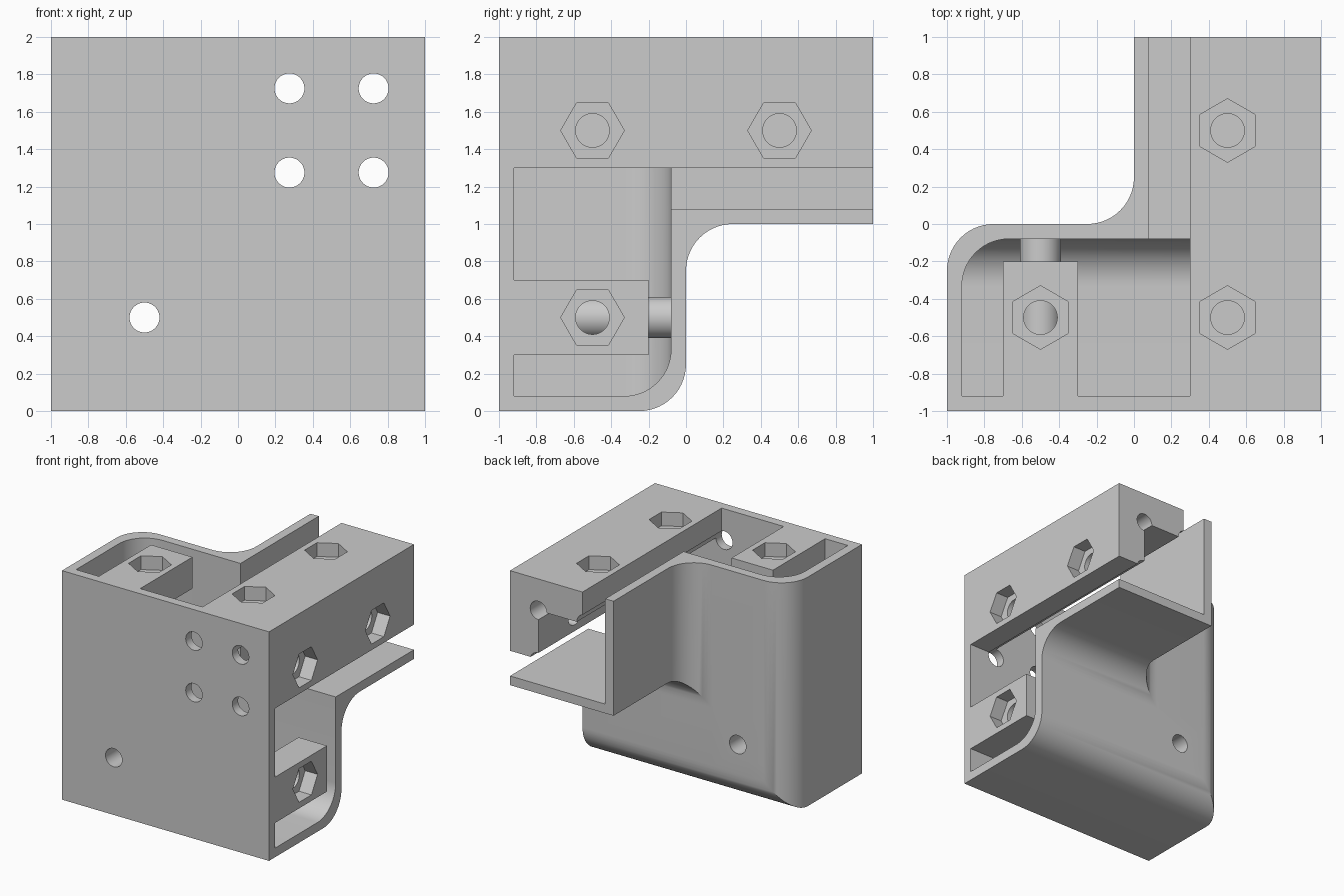
import bpy, bmesh
from math import pi, sin, cos
from mathutils import Vector

cube = bpy.data.objects.get("Cube")
if cube:
    bpy.data.objects.remove(cube, do_unlink=True)

# Single plain material
grey = bpy.data.materials.new("plain_grey")
grey.use_nodes = True
colour = (0.6, 0.6, 0.6, 1)
grey.diffuse_color = colour
grey.node_tree.nodes["Principled BSDF"].inputs["Base Color"].default_value = colour

PLACE = {"x": lambda u, v, t: (t, u, v),
         "y": lambda u, v, t: (u, t, v),
         "z": lambda u, v, t: (u, v, t)}


def prism(name, points, axis, lo, hi):
    """Extrude a flat outline along an axis."""
    bm = bmesh.new()
    ends = [[bm.verts.new(PLACE[axis](u, v, t)) for u, v in points] for t in (lo, hi)]
    bm.faces.new(ends[0])
    bm.faces.new(ends[1])
    n = len(points)
    for i in range(n):
        j = (i + 1) % n
        bm.faces.new((ends[0][i], ends[0][j], ends[1][j], ends[1][i]))
    bmesh.ops.recalc_face_normals(bm, faces=bm.faces)
    mesh = bpy.data.meshes.new(name)
    bm.to_mesh(mesh)
    bm.free()
    mesh.materials.append(grey)
    obj = bpy.data.objects.new(name, mesh)
    bpy.context.collection.objects.link(obj)
    return obj


def box(name, x, y, z):
    return prism(name, [(x[0], y[0]), (x[1], y[0]), (x[1], y[1]), (x[0], y[1])], "z", *z)


def ring(centre, radius, sides, start=0.0):
    return [(centre[0] + radius * cos(start + 2 * pi * i / sides),
             centre[1] + radius * sin(start + 2 * pi * i / sides)) for i in range(sides)]


def boolean(target, tool, operation):
    """Apply a boolean and discard the tool."""
    tool.hide_render = True
    mod = target.modifiers.new("cut", "BOOLEAN")
    mod.operation, mod.solver, mod.object = operation, "EXACT", tool
    bpy.context.view_layer.objects.active = target
    bpy.ops.object.modifier_apply(modifier=mod.name)
    bpy.data.objects.remove(tool, do_unlink=True)


def fillet(prev, corner, nxt, radius, steps=14):
    """Round a right-angled corner."""
    c = Vector(corner)
    a = (Vector(prev) - c).normalized() * radius
    b = (Vector(nxt) - c).normalized() * radius
    return [tuple(c + a * (1 - sin(s)) + b * (1 - cos(s)))
            for s in (pi / 2 * i / steps for i in range(steps + 1))]


def stepped(inset, front, back, top, inner_radius):
    """Stepped outline in (depth, height) with rounded bends."""
    a, b, c, d = (front, inset), (-inset, inset), (-inset, 1 + inset), (back, 1 + inset)
    bend = fillet(b, c, d, inner_radius) if inner_radius else [c]
    return [a] + fillet(a, b, c, 0.25) + bend + [d, (back, top), (front, top)]


def turned(points):
    """Same outline laid flat for the plan direction."""
    return [(v - 1, u) for u, v in points]


# Outer body: two stepped outlines crossing at right angles
bracket = prism("corner_bracket", stepped(0, -1.5, 1.5, 2, 0.25), "x", -1.5, 1.5)
boolean(bracket, prism("plan", turned(stepped(0, -1, 1, 2, 0.25)), "z", -0.5, 2.5), "INTERSECT")

# Hollow inside, open at top, side and back
hollow = prism("hollow", stepped(0.08, -0.92, 1.1, 2.1, 0), "x", -1.5, 1.4)
boolean(hollow, prism("hollow_plan", turned(stepped(0.08, -1.2, 1.3, 2.3, 0)), "z", -0.5, 2.5), "INTERSECT")

# Parts left standing inside the hollow: angle rail, two nut blocks, bolt sleeve
rail = [(0.3, 1.725), (0.725, 1.725), (0.725, 1.3), (3, 1.3), (3, 3), (0.3, 3)]
for part in (prism("angle_rail", rail, "y", -2, 2),
             box("top_nut_block", (-0.7, -0.3), (-2, -0.2), (1.725, 3)),
             box("side_nut_block", (0.725, 3), (-2, -0.2), (0.3, 0.7)),
             prism("bolt_sleeve", ring((-0.5, 0.5), 0.11, 40), "y", -2, 1)):
    boolean(hollow, part, "DIFFERENCE")
boolean(bracket, hollow, "DIFFERENCE")

# Round holes from front to back
for centre in [(-0.5, 0.5)] + [(x, z) for x in (0.275, 0.725) for z in (1.275, 1.725)]:
    boolean(bracket, prism("hole", ring(centre, 0.08, 40), "y", -2, 2), "DIFFERENCE")

# Bolt holes with hexagonal nut pockets, mirrored between top and side
for depth, across in ((-0.5, -0.5), (-0.5, 0.5), (0.5, 0.5)):
    for axis, centre, face, turn in (("z", (across, depth), 2, pi / 2),
                                     ("x", (depth, across + 1), 1, 0)):
        boolean(bracket, prism("bolt_hole", ring(centre, 0.09, 40), axis, face - 0.35, face + 1), "DIFFERENCE")
        boolean(bracket, prism("nut_pocket", ring(centre, 0.17, 6, turn), axis, face - 0.12, face + 1), "DIFFERENCE")

# Smooth the bends and keep the edges crisp
bpy.ops.object.select_all(action="DESELECT")
bracket.select_set(True)
bpy.context.view_layer.objects.active = bracket
bpy.ops.object.shade_smooth_by_angle(angle=pi / 6)
